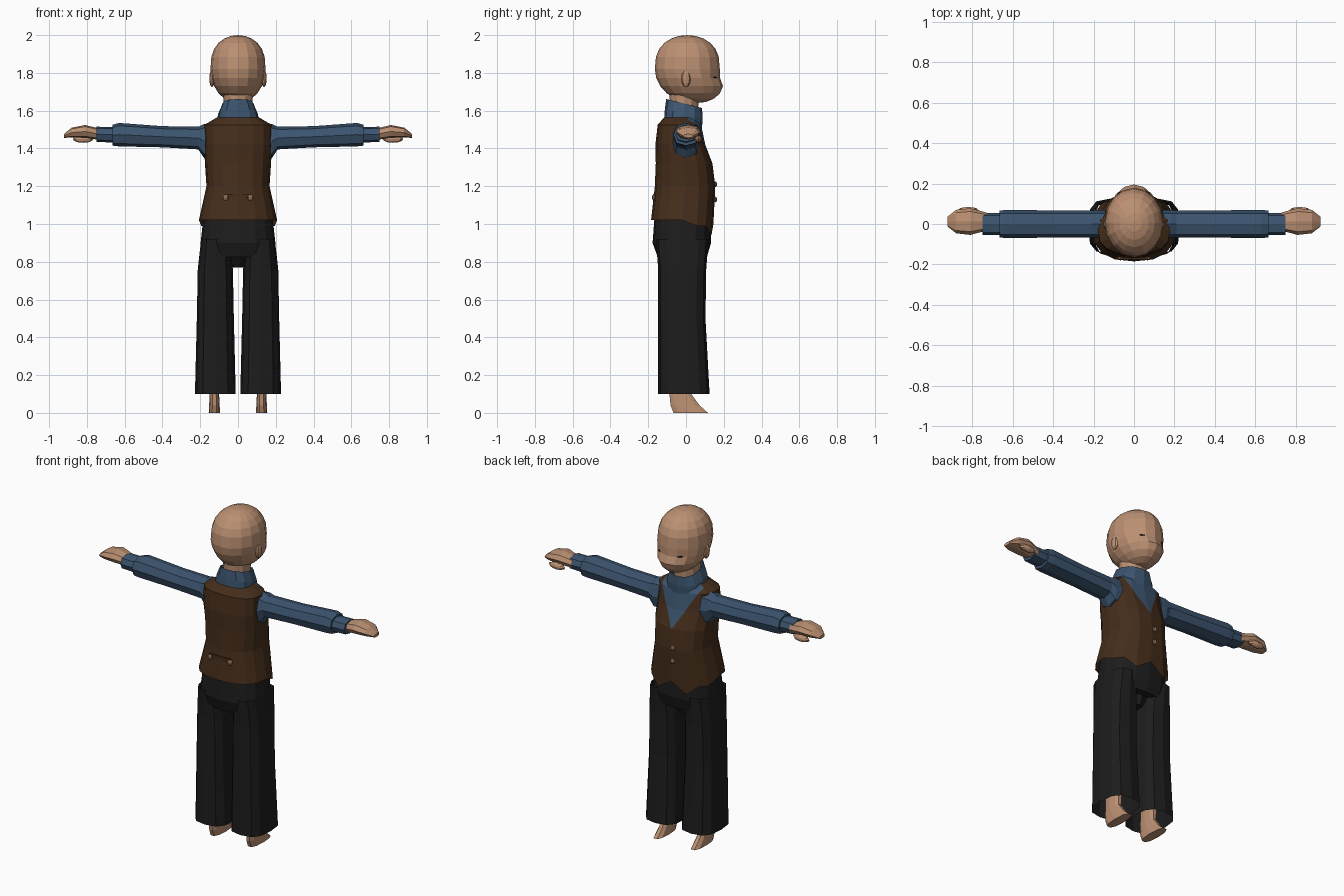
import bpy, bmesh, math
from mathutils import Vector, Matrix

if "Cube" in bpy.data.objects:
    bpy.data.objects.remove(bpy.data.objects["Cube"])


def material(name, red, green, blue_value):
    mat = bpy.data.materials.new(name)
    mat.use_nodes = True
    mat.diffuse_color = (red, green, blue_value, 1)
    shader = mat.node_tree.nodes["Principled BSDF"]
    shader.inputs["Base Color"].default_value = mat.diffuse_color
    return mat


skin = material("skin", .5, .28, .17)
blue = material("blue_cloth", .045, .09, .16)
brown = material("brown_cloth", .06, .027, .011)
black = material("black_cloth", .012, .012, .012)
tan = material("button_tan", .28, .15, .09)


def finish(name, bm, *materials, mirror=False):
    bmesh.ops.recalc_face_normals(bm, faces=bm.faces)
    mesh = bpy.data.meshes.new(name)
    bm.to_mesh(mesh)
    bm.free()
    for mat in materials:
        mesh.materials.append(mat)
    part = bpy.data.objects.new(name, mesh)
    bpy.context.collection.objects.link(part)
    if mirror:
        part.modifiers.new("mirror", 'MIRROR').use_mirror_merge = False


def power(value, exponent):
    return math.copysign(abs(value) ** exponent, value)


def loft(rings, sides=12, square=.8, offset=0, along_x=False, caps=True):
    """Each ring: position, half width, depth centre, half depth."""
    bm = bmesh.new()
    loops = []
    for position, half_width, centre, half_depth in rings:
        loop = []
        for step in range(sides):
            angle = math.tau * step / sides
            across = offset + half_width * power(math.cos(angle), square)
            depth = centre + half_depth * power(math.sin(angle), square)
            point = (position, across, depth) if along_x else (across, depth, position)
            loop.append(bm.verts.new(point))
        loops.append(loop)
    for lower, upper in zip(loops, loops[1:]):
        for step in range(sides):
            following = (step + 1) % sides
            bm.faces.new((lower[step], lower[following], upper[following], upper[step]))
    if caps:
        bm.faces.new(loops[0])
        bm.faces.new(loops[-1])
    return bm


def sphere(place, size, segments, rings, turn=0):
    bm = bmesh.new()
    matrix = (Matrix.Translation(place) @ Matrix.Rotation(turn, 4, 'Z')
              @ Matrix.Diagonal((*size, 1)))
    bmesh.ops.create_uvsphere(bm, u_segments=segments, v_segments=rings,
                              radius=1, matrix=matrix)
    return bm


def ball(name, place, size, mat, turn=0, mirror=False):
    finish(name, sphere(place, size, 8, 6, turn), mat, mirror=mirror)


# Head: a sphere with a full crown, a jaw pushed forward and a groove at the eyes
HEAD_MIDDLE, HEAD_HALF = 1.82, .18
bm = sphere((0, 0, 0), (1, 1, 1), 16, 12)
for vert in bm.verts:
    x, y, z = vert.co
    jaw = max(-z, 0)
    height = power(z, .75) if z > 0 else z
    depth = y * (.172 + .04 * jaw) + .007 + .045 * jaw
    if y > .5 and .2 < jaw < .3:
        depth -= .015
    vert.co = (x * .146, depth, HEAD_MIDDLE + HEAD_HALF * height)
finish("head", bm, skin)
finish("neck", loft([(1.53, .07, -.01, .07), (1.72, .08, -.01, .08)], square=1), skin)
ball("ear", (.138, 0, 1.77), (.014, .025, .045), skin, mirror=True)
ball("nose", (0, .17, 1.74), (.02, .015, .02), skin)
ball("eye_slit", (.055, .155, 1.776), (.03, .01, .005), black, turn=-.3, mirror=True)

# Shirt collar, sloping down to the front
bm = loft([(1.53, .115, -.015, .1), (1.58, .105, -.012, .1), (1.635, .082, -.01, .095)],
          caps=False)
for vert in bm.verts:
    vert.co.z -= vert.co.y / 4
finish("shirt_collar", bm, blue)

# Waistcoat with two points at the front hem
HEM, NECKLINE, SLOPE = 1.02, 1.31, .55
bm = loft([(HEM, .207, -.02, .165), (1.2, .167, -.005, .16), (1.32, .175, -.01, .15),
           (1.42, .18, -.03, .132), (1.525, .178, -.035, .115), (1.565, .11, -.03, .085)],
          sides=16, caps=False)
for vert in bm.verts:
    if vert.co.z < HEM + .01 and vert.co.y > .05:
        side = abs(vert.co.x)
        vert.co.z -= .02 if side < .03 else .08 if side < .12 else .03


def on_chest(face):
    centre = face.calc_center_median()
    return centre.y > .02 and centre.z > NECKLINE - .1


# Neckline cut into the chest, showing the shirt
for side in (-1, 1):
    faces = [face for face in bm.faces if on_chest(face)]
    edges = {edge for face in faces for edge in face.edges}
    verts = {vert for face in faces for vert in face.verts}
    bmesh.ops.bisect_plane(bm, geom=[*faces, *edges, *verts],
                           plane_co=(0, 0, NECKLINE),
                           plane_no=Vector((side, 0, -SLOPE)).normalized())
for face in bm.faces:
    centre = face.calc_center_median()
    if on_chest(face) and abs(centre.x) < (centre.z - NECKLINE) * SLOPE:
        face.material_index = 1
finish("waistcoat", bm, brown, blue)

# Waistcoat buttons and back strap
for label, height in (("upper", 1.21), ("lower", 1.13)):
    ball(f"{label}_front_button", (-.02, .155, height), (.015, .01, .015), tan)
ball("back_button", (.066, -.17, 1.14), (.017, .01, .017), tan, mirror=True)
bm = bmesh.new()
bmesh.ops.create_cube(bm, size=1, matrix=Matrix.Translation((0, -.17, 1.15))
                      @ Matrix.Diagonal((.14, .009, .02, 1)))
finish("back_strap", bm, brown)

# Sleeves flaring at the armhole, with a narrower cuff
bm = loft([(.14, .07, 1.44, .09), (.18, .07, 1.44, .09), (.21, .067, 1.455, .06),
           (.4, .067, 1.462, .056), (.63, .07, 1.473, .062), (.665, .066, 1.47, .055)],
          sides=8, along_x=True)
finish("sleeve", bm, blue, mirror=True)
bm = loft([(.64, .055, 1.472, .042), (.75, .055, 1.475, .04)], sides=8, along_x=True)
finish("cuff", bm, blue, mirror=True)

# Hands with a forward thumb
bm = loft([(.73, .045, 1.475, .03), (.81, .066, 1.49, .034), (.88, .058, 1.484, .026),
           (.922, .025, 1.466, .01)], sides=8, offset=.012, along_x=True)
finish("hand", bm, skin, mirror=True)
ball("thumb", (.82, .065, 1.45), (.055, .02, .02), skin, mirror=True)

# Trousers: hips, crotch and two legs open at the hem
bm = loft([(.825, .19, -.02, .13), (.9, .198, -.022, .155), (1.06, .18, -.015, .15)],
          sides=16)
finish("trouser_hips", bm, black)
bm = loft([(.77, .03, 0, .055), (.85, .09, -.02, .1)], sides=8)
finish("trouser_crotch", bm, black)
bm = loft([(.1, .108, -.012, .137), (.5, .098, -.022, .125), (.76, .093, -.02, .127),
           (.92, .075, -.02, .14)], square=.7, offset=.12, caps=False)
finish("trouser_leg", bm, black, mirror=True)

# Feet and shins
bm = loft([(0, .03, .025, .095), (.04, .028, -.005, .08), (.1, .025, -.03, .06),
           (.3, .03, -.02, .06)], sides=10, offset=.125)
finish("foot", bm, skin, mirror=True)
